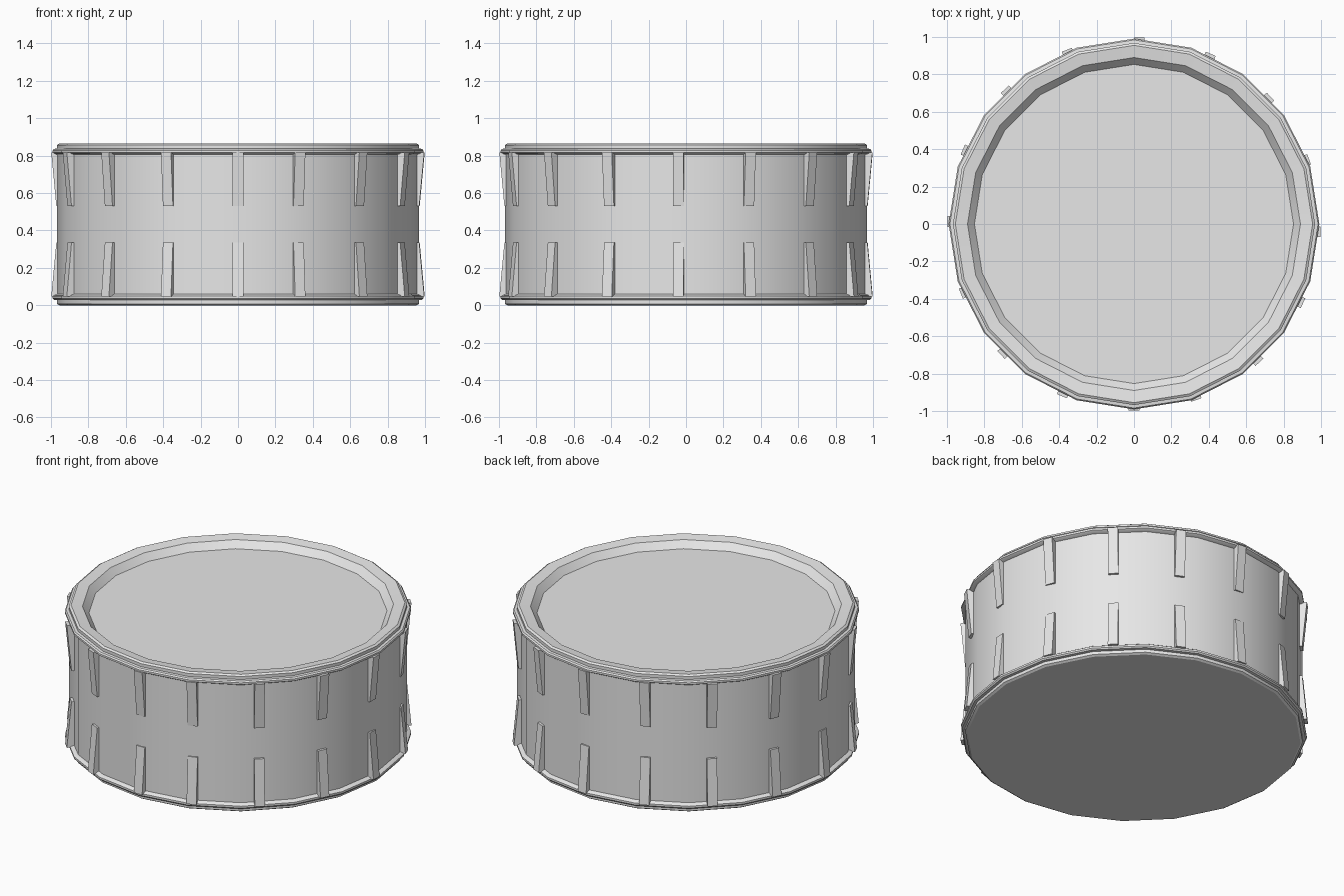
import bpy
import bmesh
from math import cos, sin, pi, radians

SIDES = 20
HEIGHT = 0.865

cube = bpy.data.objects.get("Cube")
if cube:
    bpy.data.objects.remove(cube)

grey = bpy.data.materials.new("light grey")
grey.use_nodes = True
colour = (0.8, 0.8, 0.8, 1)
grey.diffuse_color = colour
grey.node_tree.nodes["Principled BSDF"].inputs["Base Color"].default_value = colour


def finish(name, bm, smooth=True):
    bmesh.ops.recalc_face_normals(bm, faces=bm.faces[:])
    mesh = bpy.data.meshes.new(name)
    bm.to_mesh(mesh)
    bm.free()
    mesh.materials.append(grey)
    obj = bpy.data.objects.new(name, mesh)
    bpy.context.collection.objects.link(obj)
    if smooth:
        bpy.ops.object.select_all(action='DESELECT')
        obj.select_set(True)
        bpy.context.view_layer.objects.active = obj
        bpy.ops.object.shade_smooth_by_angle(angle=radians(30))
    return obj


def lathe(name, profile, cap_start=False, cap_end=False):
    """Spin (radius, height) points around z."""
    bm = bmesh.new()
    rings = [[bm.verts.new((r * cos(2 * pi * i / SIDES), r * sin(2 * pi * i / SIDES), z))
              for i in range(SIDES)] for r, z in profile]
    for a, b in zip(rings, rings[1:]):
        for i in range(SIDES):
            j = (i + 1) % SIDES
            bm.faces.new((a[i], a[j], b[j], b[i]))
    if cap_start:
        bm.faces.new(rings[0])
    if cap_end:
        bm.faces.new(rings[-1])
    return finish(name, bm)


# Outer hoop section, from the shell outwards and up to the rim edge
hoop = [(0.967, 0.805), (0.982, 0.81), (0.991, 0.816), (0.991, 0.828),
        (0.984, 0.836), (0.968, 0.838), (0.968, 0.857), (0.955, HEIGHT)]

lathe("shell", [(0.967, 0.055), (0.967, 0.81)])

# Top rim dips inside to the recessed drum head
lathe("top_rim_and_head", hoop + [(0.89, 0.856), (0.853, 0.815)], cap_end=True)

# Bottom rim is closed by a flush flat base
lathe("bottom_rim_and_base", [(r, HEIGHT - z) for r, z in hoop], cap_end=True)

# Wedge lugs lean outwards from the shell to each hoop
LUG_STEP = radians(22.7)
HALF_WIDTH = 0.029


def lug(name, index, flip):
    angle = -pi / 2 - index * LUG_STEP
    section = [(0.93, 0.53), (0.971, 0.53), (0.998, 0.818), (0.93, 0.818)]
    bm = bmesh.new()
    ends = []
    for t in (-HALF_WIDTH, HALF_WIDTH):
        ends.append([bm.verts.new((r * cos(angle) - t * sin(angle),
                                   r * sin(angle) + t * cos(angle),
                                   HEIGHT - z if flip else z)) for r, z in section])
    a, b = ends
    bm.faces.new(a)
    bm.faces.new(b)
    for i in range(4):
        j = (i + 1) % 4
        bm.faces.new((a[i], a[j], b[j], b[i]))
    finish(name, bm, smooth=False)


for k in range(16):
    lug(f"upper_lug_{k + 1}", k, False)
    lug(f"lower_lug_{k + 1}", k, True)
